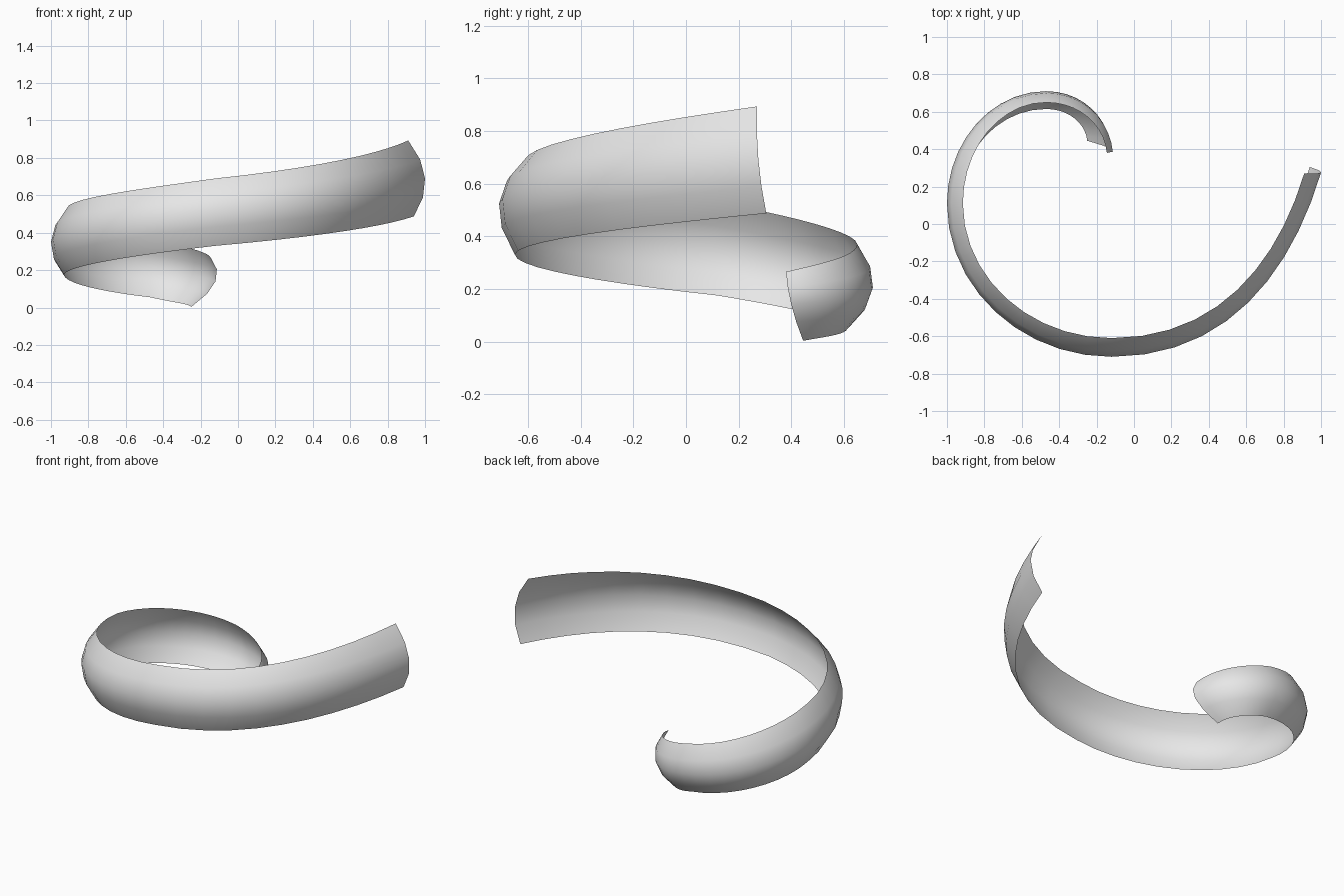
import bpy
import bmesh
from mathutils import Vector

old = bpy.data.objects.get("Cube")
if old:
    bpy.data.objects.remove(old, do_unlink=True)

STEPS = 10      # rings per quarter turn
ACROSS = 4      # strips across the ribbon
ROUND = 0.55    # handle length of a quarter ellipse

# Rails at start, back, left, front and end of the spiral
top_rail = [(-.145, .38, .265), (-.47, .65, .37), (-.915, .11, .53),
            (-.12, -.61, .69), (.91, .27, .893)]
mid_rail = [(-.12, .40, .14), (-.47, .71, .205), (-1, .11, .35),
            (-.12, -.71, .525), (1, .275, .69)]
low_rail = [(-.25, .445, .003), (-.47, .615, .055), (-.93, .12, .175),
            (-.12, -.65, .33), (.94, .305, .487)]

# Direction of travel at each station
travel = [Vector(d) for d in ((-.1, 1, 0), (-1, 0, 0), (0, -1, 0), (1, 0, 0), (.3, 1, 0))]


def rail_curve(rail):
    """Join the stations with quarter-turn Bezier spans that climb steadily."""
    pts = [Vector(p) for p in rail]
    last = len(pts) - 1
    climb = []
    for i in range(last + 1):
        a, b = max(i - 1, 0), min(i + 1, last)
        climb.append((pts[b].z - pts[a].z) / (b - a) / 3)
    path = []
    for i in range(last):
        p, q = pts[i], pts[i + 1]
        gap = q - p
        main = [abs(gap.x) if abs(d.x) > abs(d.y) else abs(gap.y) for d in travel[i:i + 2]]
        h1 = p + travel[i] * ROUND * main[0] + Vector((0, 0, climb[i]))
        h2 = q - travel[i + 1] * ROUND * main[1] + Vector((0, 0, -climb[i + 1]))
        for k in range(STEPS + (i == last - 1)):
            t = k / STEPS
            u = 1 - t
            path.append(p * u**3 + h1 * 3 * u * u * t + h2 * 3 * u * t * t + q * t**3)
    return path


# Ribbon skin: a bowed cross-section carried along the three rails
bm = bmesh.new()
rings = []
for top, mid, low in zip(*map(rail_curve, (top_rail, mid_rail, low_rail))):
    ring = []
    for j in range(ACROSS + 1):
        s = j / ACROSS
        bow = mid - (top + low) / 2
        ring.append(bm.verts.new(top.lerp(low, s) + bow * 4 * s * (1 - s)))
    rings.append(ring)
for a, b in zip(rings, rings[1:]):
    for j in range(ACROSS):
        face = bm.faces.new((a[j], a[j + 1], b[j + 1], b[j]))
        face.normal_update()
        face.smooth = True

# Outer side faces away from the spiral
bm.normal_update()
front = rings[3 * STEPS][ACROSS // 2]
if front.normal.y > 0:
    bmesh.ops.reverse_faces(bm, faces=bm.faces[:])

mesh = bpy.data.meshes.new("spiral_ribbon")
bm.to_mesh(mesh)
bm.free()
ribbon = bpy.data.objects.new("spiral_ribbon", mesh)
bpy.context.collection.objects.link(ribbon)

# Plain light grey
grey = bpy.data.materials.new("light_grey")
grey.use_nodes = True
grey.diffuse_color = (.8, .8, .8, 1)
grey.node_tree.nodes["Principled BSDF"].inputs["Base Color"].default_value = (.8, .8, .8, 1)
mesh.materials.append(grey)
